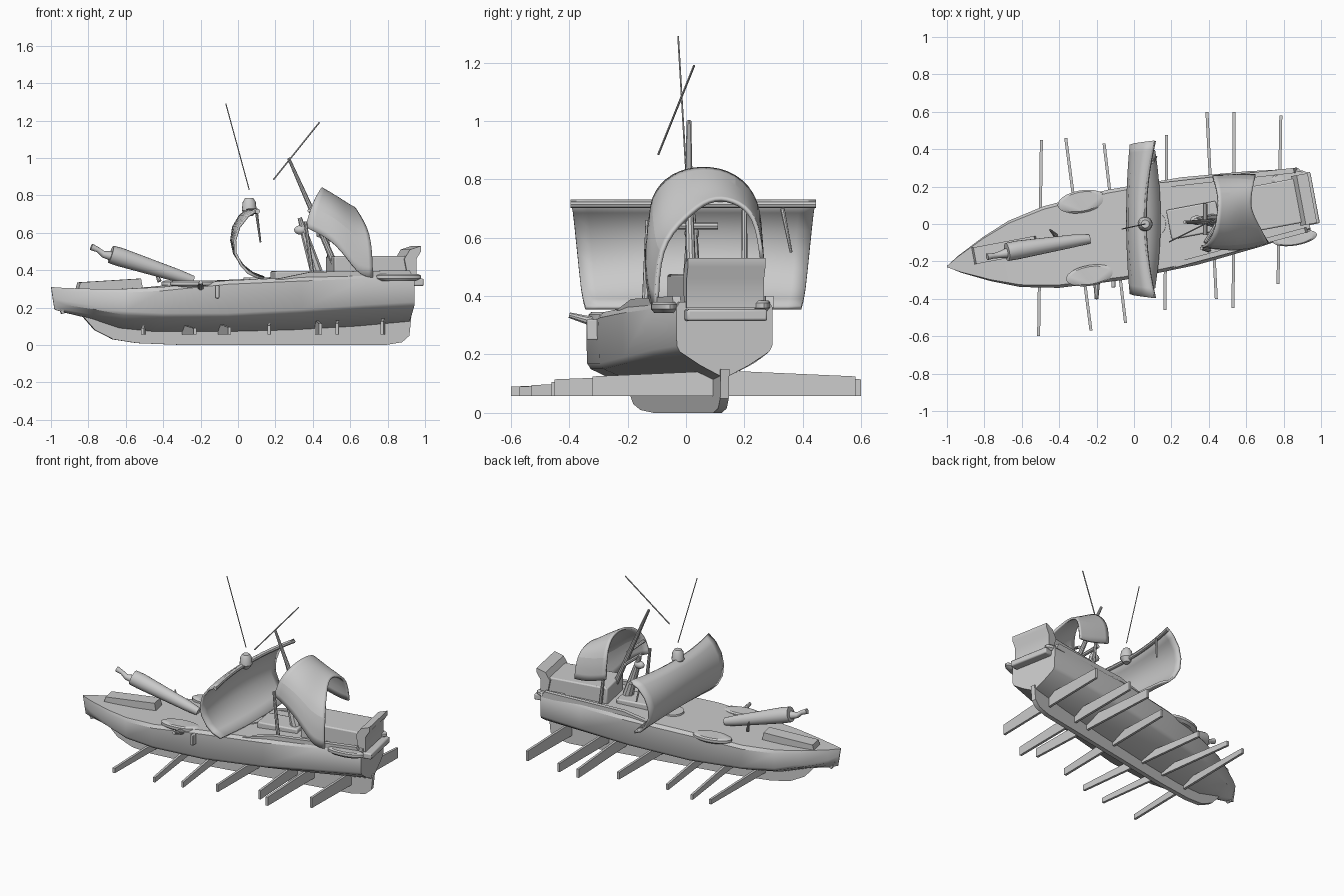
import bpy, bmesh
from math import sin, cos, pi
from mathutils import Vector, Matrix

if "Cube" in bpy.data.objects:
    bpy.data.objects.remove(bpy.data.objects["Cube"])

# Ship frame: local u runs bow to stern, turned slightly about z
SHIP = Matrix.Translation((0, -0.04, 0)) @ Matrix.Rotation(0.186, 4, 'Z')
WORLD = Matrix.Identity(4)


def make(name, bm, mat=WORLD):
    bmesh.ops.recalc_face_normals(bm, faces=bm.faces)
    me = bpy.data.meshes.new(name)
    bm.to_mesh(me)
    bm.free()
    me.transform(mat)
    ob = bpy.data.objects.new(name, me)
    bpy.context.collection.objects.link(ob)
    return ob


def loft(name, rings, mat=WORLD):
    bm = bmesh.new()
    vs = [[bm.verts.new(p) for p in r] for r in rings]
    n = len(rings[0])
    for a, b in zip(vs, vs[1:]):
        for i in range(n):
            bm.faces.new((a[i], a[(i + 1) % n], b[(i + 1) % n], b[i]))
    bm.faces.new(vs[0])
    bm.faces.new(vs[-1])
    return make(name, bm, mat)


def rod(name, pts, radii, sides=10, mat=WORLD):
    pts = [Vector(p) for p in pts]
    rot = (pts[-1] - pts[0]).to_track_quat('Z', 'Y')
    rings = [[p + rot @ Vector((r * cos(2 * pi * k / sides), r * sin(2 * pi * k / sides), 0))
              for k in range(sides)] for p, r in zip(pts, radii)]
    return loft(name, rings, mat)


def box(name, lo, hi, mat=SHIP, bevel=0.008):
    bm = bmesh.new()
    bmesh.ops.create_cube(bm, size=1)
    for v in bm.verts:
        v.co = [l + (h - l) * (c + .5) for l, h, c in zip(lo, hi, v.co)]
    ob = make(name, bm, mat)
    m = ob.modifiers.new("soft_edges", 'BEVEL')
    m.width, m.segments = bevel, 2
    return ob


def ellipsoid(name, c, size, mat=SHIP):
    bm = bmesh.new()
    bmesh.ops.create_uvsphere(bm, u_segments=24, v_segments=12, radius=1)
    return make(name, bm, mat @ Matrix.Translation(c) @ Matrix.Diagonal((*size, 1)))


def sheet(name, rows, thick, subdiv=0):
    bm = bmesh.new()
    vs = [[bm.verts.new(p) for p in r] for r in rows]
    for a, b in zip(vs, vs[1:]):
        for i in range(len(a) - 1):
            bm.faces.new((a[i], a[i + 1], b[i + 1], b[i]))
    ob = make(name, bm)
    if subdiv:
        m = ob.modifiers.new("smooth", 'SUBSURF')
        m.levels = m.render_levels = subdiv
        m.boundary_smooth = 'PRESERVE_CORNERS'
    m = ob.modifiers.new("thickness", 'SOLIDIFY')
    m.thickness, m.offset = thick, 0
    return ob


def prism(name, outline, half, mat=SHIP, v=0):
    return loft(name, [[(u, v + s * half, z) for u, z in outline] for s in (-1, 1)], mat)


# Hull: stations of (u, half width, deck z, chine z, bottom z)
stations = [(-1.017, .004, .31, .25, .19), (-.95, .045, .305, .225, .175), (-.8, .12, .30, .20, .14),
            (-.65, .18, .30, .17, .09), (-.45, .222, .31, .16, .07), (-.1, .245, .345, .16, .07),
            (.3, .238, .362, .18, .08), (.65, .205, .375, .205, .10), (.93, .168, .38, .22, .125)]
rings = []
for u, w, zt, zc, zb in stations:
    half = [(w * .93, zt), (w, zt - .02), (w * .99, zc + .01), (w * .93, zc - .01), (w * .5, (zc + zb) / 2 - .01),
            (.012 if w > .02 else .002, zb)]
    ring = half + [(-v, z) for v, z in reversed(half)]
    rings.append([(u + (.03 * (zt - z) / .2 if u < -1 else 0), v, z) for v, z in ring])
loft("hull", rings, SHIP)

# Keel plate and bow hook
prism("keel", [(-.86, .17), (-.78, .08), (-.68, .03), (-.55, .01), (-.3, 0), (.8, 0), (.89, .015), (.93, .05),
               (.94, .15), (.6, .13), (-.3, .12), (-.7, .15)], .015)
prism("bow_hook", [(-.985, .22), (-.96, .165), (-.945, .17), (-.9, .21)], .012)

# Oars crossing beneath the hull, tapering a little to the ends
for i, (x0, y0, x1, y1, zt) in enumerate([(-.495, .45, -.51, -.6, .09), (-.365, .46, -.23, -.57, .09),
                                          (-.16, .43, -.045, -.53, .095), (.175, .475, .165, -.46, .105),
                                          (.39, .6, .44, -.4, .115), (.535, .6, .53, -.45, .115),
                                          (.785, .58, .77, -.32, .125)]):
    ends = [(x0, y0, zt), ((x0 + x1) / 2, (y0 + y1) / 2, zt + .02), (x1, y1, zt)]
    loft(f"oar_{i + 1}", [[(x + s * .008, y, z) for s, z in ((-1, .057), (1, .057), (1, t), (-1, t))]
                          for x, y, t in ends])

# Flat oval pods on the deck edge
for i, (x, y, z, a, b) in enumerate([(-.28, .12, .325, .13, .06), (-.235, -.275, .325, .13, .055),
                                     (.86, -.075, .36, .12, .04), (.83, .25, .365, .1, .035)]):
    m = Matrix.Translation((x, y, z)) @ Matrix.Rotation(.17, 4, 'Z') @ Matrix.Diagonal((a, b, 1, 1))
    rod(f"side_pod_{i + 1}", [(0, 0, -.018), (0, 0, -.005), (0, 0, .012), (0, 0, .02)], [.75, 1, 1, .85], 28, m)
box("pod_bracket", (-.12, -.34, .25), (-.1, -.3, .32), WORLD, .004)
rod("pod_spout", [(-.2, -.31, .31), (-.2, -.4, .335)], [.018, .01])

# Deck fittings
prism("bow_deck", [(-.87, .3), (-.86, .335), (-.53, .355), (-.52, .3)], .045, SHIP, .03)
rod("round_hatch", [(.1, 0, .33), (.1, 0, .362)], [.075, .07], 24)
for s, n in ((1, "left"), (-1, "right")):
    prism(f"{n}_rail", [(.15, .35), (.35, .39), (.9, .4), (.92, .36), (.6, .35)], .014,
          SHIP @ Matrix.Translation((0, s * .2, 0))
          @ Matrix.Rotation(-s * .075, 4, 'Z') @ Matrix.Translation((0, s * .03, 0)))
box("deck_house", (.19, -.08, .34), (.46, .08, .395))

# Stern cabin, back board and platform
box("stern_cabin", (.5, -.12, .36), (.92, .12, .475))
prism("stern_board", [(.9, .36), (.88, .46), (.91, .51), (.97, .53), (.97, .5), (.945, .46), (.945, .36)], .135)
box("stern_platform", (.92, -.14, .315), (.985, .14, .355))

# Deck gun: barrel, muzzle horn and lever
rod("gun_barrel", [(-.24, -.08, .345), (-.32, -.09, .37), (-.63, -.14, .47), (-.68, -.15, .485)],
    [.025, .034, .05, .048], 20)
rod("gun_horn", [(-.66, -.15, .475), (-.72, -.165, .485), (-.75, -.17, .51), (-.785, -.175, .525)],
    [.03, .018, .014, .018], 12)
rod("gun_lever", [(-.42, -.06, .34), (-.45, -.03, .42)], [.012, .005])

# Main sail: curved profile swept across y
prof = [(.055, .725), (.01, .69), (-.025, .63), (-.035, .56), (-.02, .49), (.025, .425), (.075, .385), (.14, .36)]
rows = []
for k, (x, z) in enumerate(prof):
    t = k / 7
    rows.append([(x + .055 * (1 - t) * s * s - .03 * t * s * s, .025 + s * (.42 - .05 * t), z) for s in
                 [j / 8 - 1 for j in range(17)]])
sheet("main_sail", rows, .014)
rod("main_yard", [(.055 + .05 * s * s, .025 + .42 * s, .714) for s in [j / 8 - 1 for j in range(17)]], [.013] * 17, 8)
rod("mast_head", [(.06, 0, .69), (.06, 0, .72), (.06, 0, .765), (.06, 0, .785)], [.02, .04, .035, .022], 14)
rod("yard_rope", [(.1, .33, .7), (.12, .36, .55)], [.008, .005], 8)

# Aft sail: arch from fore edge to aft edge
fore = [(.36, -.12, .63), (.39, -.12, .74), (.43, -.05, .82), (.45, .06, .845), (.45, .17, .82), (.42, .25, .73),
        (.42, .255, .58)]
mid = [(.53, -.14, .55), (.52, -.12, .69), (.52, -.04, .77), (.52, .07, .805), (.52, .17, .78), (.53, .25, .7),
       (.54, .26, .54)]
low = [(.64, -.125, .37), (.63, -.11, .59), (.61, -.02, .7), (.58, .08, .76), (.585, .165, .75), (.6, .245, .69),
       (.61, .26, .53)]
aft = [(.72, -.1, .36), (.715, -.095, .57), (.665, 0, .67), (.62, .08, .735), (.625, .16, .73), (.645, .24, .68),
       (.65, .26, .53)]
sheet("aft_sail", [fore, mid, low, aft], .014, 2)

# Aft mast with post and cross piece
rod("aft_mast", [(.27, .01, 1.0), (.39, .01, .73), (.53, .02, .4)], [.008, .014, .018])
rod("aft_post", [(.33, .02, .68), (.36, .02, .58), (.42, .02, .39)], [.012, .022, .035])
rod("cross_piece", [(.38, -.06, .64), (.38, .11, .64)], [.012, .012], 8)
ellipsoid("post_knob", (.335, .02, .615), (.035, .025, .025), WORLD)
rod("sail_strut", [(.38, -.1, .72), (.44, .0, .66)], [.01, .01], 8)
rod("left_side_post", [(.46, .2, .7), (.5, .2, .38)], [.009, .012], 8)
rod("right_side_post", [(.36, -.13, .66), (.4, -.14, .36)], [.009, .012], 8)

# Thin spars above the masts
rod("fore_spar", [(-.065, -.027, 1.29), (.06, .0, .83)], [.003, .003], 6)
rod("aft_spar", [(.19, -.095, .885), (.435, .028, 1.19)], [.004, .004], 6)

# Smooth shading with sharp edges kept
for ob in bpy.context.collection.objects:
    ob.select_set(True)
    bpy.context.view_layer.objects.active = ob
bpy.ops.object.shade_smooth_by_angle(angle=.6)
